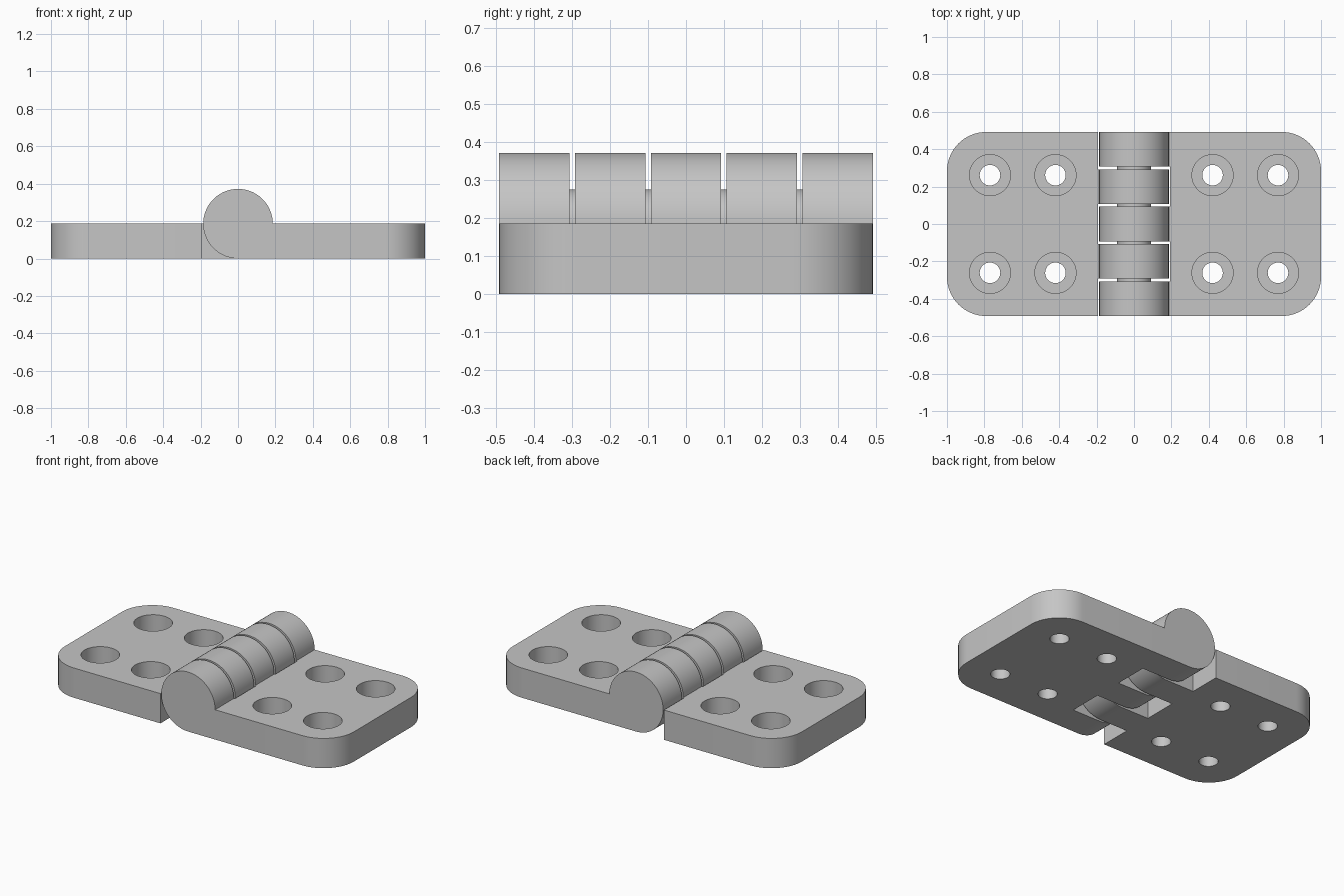
import bpy, bmesh, math
from mathutils import Vector

cube = bpy.data.objects.get("Cube")
if cube:
    bpy.data.objects.remove(cube, do_unlink=True)

R = 0.186            # barrel radius, also the leaf thickness
HALF = 0.492         # half width along the hinge axis
EDGE = 0.192         # inner edge of each leaf
CORNER = 0.21        # outer corner radius
GAP = 0.0145         # gap between knuckles
PIN_R = 0.09
LENGTH = (2 * HALF - 4 * GAP) / 5

grey = bpy.data.materials.new("grey_metal")
grey.use_nodes = True
grey.diffuse_color = (0.56, 0.56, 0.56, 1)
grey.node_tree.nodes["Principled BSDF"].inputs["Base Color"].default_value = (0.56, 0.56, 0.56, 1)


def arc(cx, cy, r, start, end, steps):
    angles = [math.radians(start + (end - start) * i / steps) for i in range(steps + 1)]
    return [(cx + r * math.cos(a), cy + r * math.sin(a)) for a in angles]


def prism(name, loops, axis, lo, hi):
    """Extrude 2D outlines along y (outline in xz) or z (outline in xy)."""
    bm = bmesh.new()
    for loop in loops:
        place = (lambda u, v: (u, lo, v)) if axis == "y" else (lambda u, v: (u, v, lo))
        face = bm.faces.new([bm.verts.new(place(u, v)) for u, v in loop])
        shift = Vector((0, hi - lo, 0)) if axis == "y" else Vector((0, 0, hi - lo))
        new = bmesh.ops.extrude_face_region(bm, geom=[face])["geom"]
        bmesh.ops.translate(bm, vec=shift, verts=[g for g in new if isinstance(g, bmesh.types.BMVert)])
    bmesh.ops.recalc_face_normals(bm, faces=bm.faces)
    mesh = bpy.data.meshes.new(name)
    bm.to_mesh(mesh)
    bm.free()
    mesh.materials.append(grey)
    obj = bpy.data.objects.new(name, mesh)
    bpy.context.collection.objects.link(obj)
    return obj


def cut(obj, tool, operation):
    """Apply a boolean and discard the tool."""
    tool.hide_render = True
    mod = obj.modifiers.new("cut", "BOOLEAN")
    mod.object, mod.operation, mod.solver = tool, operation, "EXACT"
    graph = bpy.context.evaluated_depsgraph_get()
    mesh = bpy.data.meshes.new_from_object(obj.evaluated_get(graph))
    obj.modifiers.clear()
    obj.data = mesh
    bpy.data.objects.remove(tool, do_unlink=True)


def smooth(obj):
    bpy.ops.object.select_all(action="DESELECT")
    obj.select_set(True)
    bpy.context.view_layer.objects.active = obj
    bpy.ops.object.shade_smooth_by_angle(angle=math.radians(30))


def leaf(name, side, knuckles):
    # Side profile: round barrel running into a flat plate
    profile = arc(0, R, R, 0, 270, 54) + [(1.2, 0), (1.2, R)]
    body = prism(name, [[(side * x, z) for x, z in profile]], "y", -0.7, 0.7)

    # Plan outline: rounded outer corners and a comb of knuckles
    plan = arc(1 - CORNER, CORNER - HALF, CORNER, -90, 0, 16)
    plan += arc(1 - CORNER, HALF - CORNER, CORNER, 0, 90, 16)
    plan.append((EDGE, HALF))
    for k in sorted(knuckles, reverse=True):
        low = -HALF + k * (LENGTH + GAP)
        high = low + LENGTH
        plan += [(EDGE, high), (-0.3, high), (-0.3, low), (EDGE, low)]
    plan.append((EDGE, -HALF))
    plan = list(dict.fromkeys((round(side * x, 5), round(y, 5)) for x, y in plan))
    cut(body, prism("plan_cutter", [plan], "z", -0.2, 0.6), "INTERSECT")

    # Screw holes with counterbores
    spots = [(side * x, y) for x in (0.42, 0.77) for y in (-0.261, 0.261)]
    for radius, bottom in ((0.11, 0.083), (0.055, -0.1)):
        rings = [arc(x, y, radius, 0, 350, 35) for x, y in spots]
        cut(body, prism("hole_cutter", rings, "z", bottom, 0.5), "DIFFERENCE")
    smooth(body)


leaf("left_leaf", 1, (0, 2, 4))
leaf("right_leaf", -1, (1, 3))

# Pin seen in the gaps between knuckles
smooth(prism("hinge_pin", [arc(0, R, PIN_R, 0, 350, 35)], "y", -0.36, 0.36))
